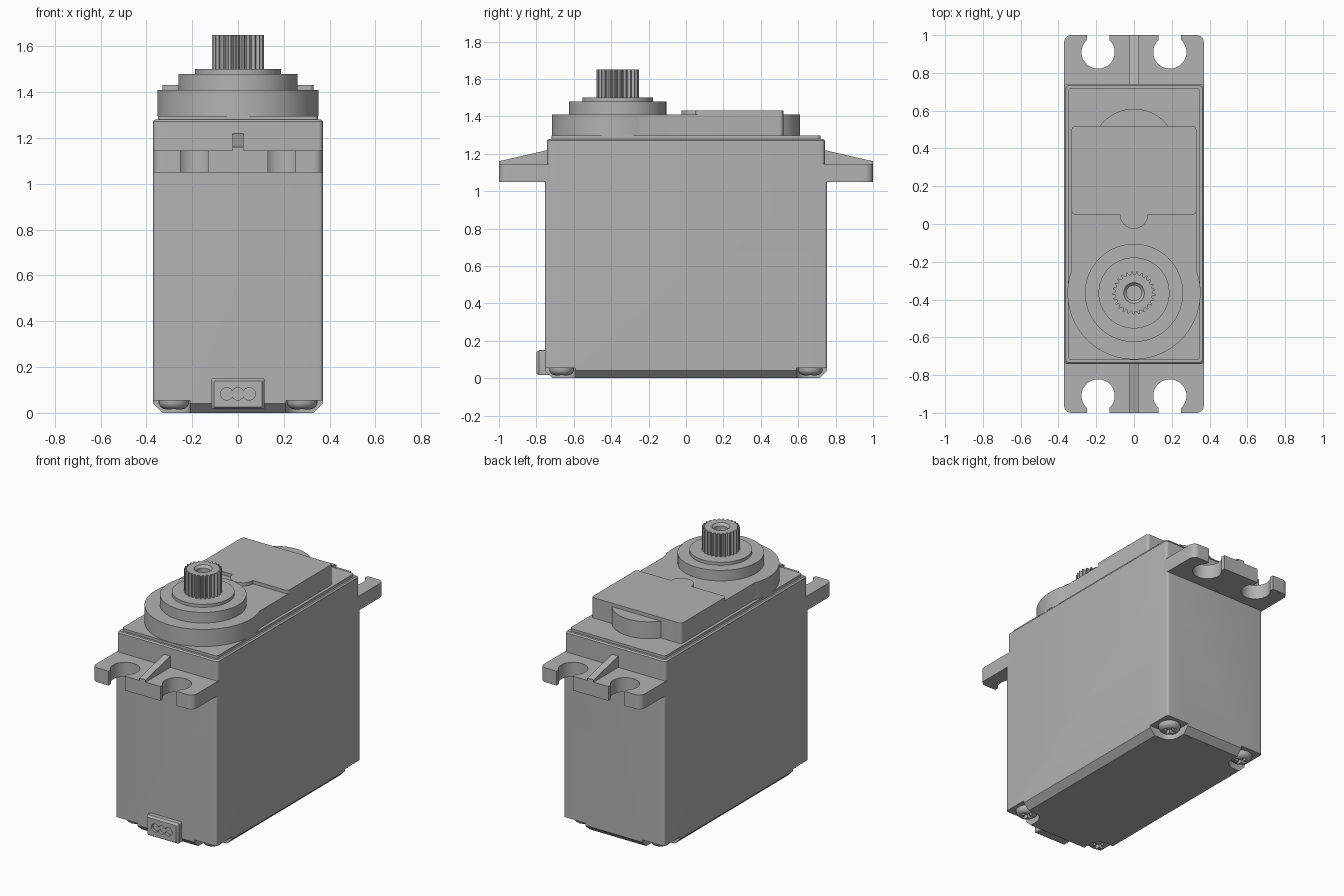
import bpy, bmesh
from math import sin, cos, pi, radians, sqrt, atan2
from mathutils import Vector

cube = bpy.data.objects.get("Cube")
if cube:
    bpy.data.objects.remove(cube, do_unlink=True)

grey = bpy.data.materials.new("grey plastic")
grey.use_nodes = True
grey.diffuse_color = (0.45, 0.45, 0.45, 1)
grey.node_tree.nodes["Principled BSDF"].inputs["Base Color"].default_value = grey.diffuse_color


def arc(cx, cy, r, a0, a1, n=48):
    return [(cx + r * cos(radians(a0 + (a1 - a0) * i / n)),
             cy + r * sin(radians(a0 + (a1 - a0) * i / n))) for i in range(n + 1)]


def circle(cx, cy, r, n=64):
    return arc(cx, cy, r, 0, 360, n)[:-1]


def rounded_rect(hx, hy, r, cx=0, cy=0):
    pts = []
    for sx, sy, a in ((1, 1, 0), (-1, 1, 90), (-1, -1, 180), (1, -1, 270)):
        pts += arc(cx + sx * (hx - r), cy + sy * (hy - r), r, a, a + 90, 6)
    return pts


def loft(name, rings):
    """Skin a stack of equal-length (outline, z) rings and cap both ends."""
    bm = bmesh.new()
    loops = [[bm.verts.new((x, y, z)) for x, y in pts] for pts, z in rings]
    n = len(loops[0])
    bm.faces.new(loops[0][::-1])
    bm.faces.new(loops[-1])
    for a, b in zip(loops, loops[1:]):
        for i in range(n):
            j = (i + 1) % n
            bm.faces.new((a[i], a[j], b[j], b[i]))
    bmesh.ops.recalc_face_normals(bm, faces=bm.faces[:])
    mesh = bpy.data.meshes.new(name)
    bm.to_mesh(mesh)
    bm.free()
    mesh.materials.append(grey)
    ob = bpy.data.objects.new(name, mesh)
    bpy.context.collection.objects.link(ob)
    return ob


def prism(name, pts, z0, z1):
    return loft(name, [(pts, z0), (pts, z1)])


def turned(name, cx, cy, profile, n=64):
    return loft(name, [(circle(cx, cy, r, n), z) for r, z in profile])


def rotate_to_front(ob, y, z):
    """Turn a part built along z so that it points out of the front."""
    ob.data.transform(ob.matrix_world.Rotation(pi / 2, 4, 'X'))
    ob.data.transform(ob.matrix_world.Translation(Vector((0, y, z))))


def cut(ob, cutters):
    for c in cutters:
        c.hide_render = True
        m = ob.modifiers.new("cut", 'BOOLEAN')
        m.operation, m.solver, m.object = 'DIFFERENCE', 'EXACT', c
    bpy.context.view_layer.update()
    done = bpy.data.meshes.new_from_object(ob.evaluated_get(bpy.context.evaluated_depsgraph_get()))
    ob.modifiers.clear()
    ob.data = done
    for c in cutters:
        bpy.data.objects.remove(c, do_unlink=True)


corners = [(sx, sy) for sx in (-1, 1) for sy in (-1, 1)]
SX, SY = 0.28, 0.665      # screw position
GY = -0.365               # output shaft position

# Case with chamfered base and screw pockets
case = loft("lower_case", [(rounded_rect(0.33, 0.715, 0.01), 0),
                           (rounded_rect(0.37, 0.755, 0.015), 0.04),
                           (rounded_rect(0.37, 0.755, 0.015), 1.05)])
cut(case, [prism("pocket_cutter", rounded_rect(0.12, 0.12, 0.07, sx * 0.33, sy * 0.71), -0.1, 0.055)
           for sx, sy in corners])
loft("upper_case", [(rounded_rect(0.37, 0.742, 0.02), 1.05),
                    (rounded_rect(0.37, 0.742, 0.02), 1.272),
                    (rounded_rect(0.362, 0.734, 0.02), 1.28)])
prism("top_step", rounded_rect(0.35, 0.72, 0.02), 1.28, 1.297)

# Base screws with cross recesses
for sx, sy in corners:
    x, y = sx * SX, sy * SY
    screw = turned("base_screw", x, y, [(0.035, 0.015), (0.05, 0.02), (0.061, 0.03),
                                        (0.066, 0.042), (0.066, 0.06)], 32)
    cut(screw, [prism("slot_cutter", rounded_rect(a, b, 0.004, x, y), 0, 0.04)
                for a, b in ((0.04, 0.01), (0.01, 0.04))])

# Mounting ears with open screw holes, and stiffening ribs
R = 0.088
slot = atan2(sqrt(R * R - 0.06 ** 2), 0.06) * 180 / pi
half = [(0.13, 1.0)] + arc(0.19, 0.91, R, 180 - slot, 360 + slot, 32) + [(0.25, 1.0)]
half += arc(0.33, 0.96, 0.04, 90, 0, 8) + [(0.37, 0.72)]
outline = half + [(-x, y) for x, y in reversed(half)]
for s, side in ((-1, "front"), (1, "back")):
    prism(side + "_ear", [(x, s * y) for x, y in outline], 1.05, 1.145)
    rib = prism(side + "_rib", [(-0.023, s * 0.73), (0.023, s * 0.73),
                                (0.023, s * 1.0), (-0.023, s * 1.0)], 1.12, 1.16)
    for v in rib.data.vertices:
        if v.co.z > 1.15 and abs(v.co.y) < 0.9:
            v.co.z = 1.222

# Gear cover: round nose blending into a straight tail
NR = 0.352
tangent = atan2(sqrt(NR * NR - 0.33 ** 2), 0.33) * 180 / pi
cover = arc(0, GY, NR, 180 - tangent, 360 + tangent, 64)
cover += arc(0.31, 0.50, 0.02, 0, 90, 6) + arc(-0.31, 0.50, 0.02, 90, 180, 6)
prism("gear_cover", cover, 1.297, 1.41)
prism("rear_bulge", circle(0, 0.385, 0.225), 1.297, 1.409)

# Raised plate with a rounded tab
plate = arc(-0.31, 0.07, 0.02, 180, 270, 6) + arc(0, 0.05, 0.075, 180, 360, 24)
plate += arc(0.31, 0.07, 0.02, 270, 360, 6)
plate += arc(0.31, 0.50, 0.02, 0, 90, 6) + arc(-0.31, 0.50, 0.02, 90, 180, 6)
prism("raised_plate", plate, 1.405, 1.432)

# Stepped collars and toothed output shaft
turned("large_collar", 0, GY, [(0.26, 1.40), (0.26, 1.48)])
turned("small_collar", 0, GY, [(0.188, 1.475), (0.188, 1.50)])
TEETH = 25
teeth = []
for i in range(TEETH):
    for f, r in ((0, 0.098), (0.3, 0.098), (0.55, 0.114), (0.75, 0.114)):
        a = 2 * pi * (i + f) / TEETH
        teeth.append((r * cos(a), GY + r * sin(a)))
shaft = prism("output_shaft", teeth, 1.49, 1.65)
cut(shaft, [turned("bore_cutter", 0, GY, [(0.04, 1.51), (0.04, 1.635), (0.065, 1.66)], 32)])

# Cable outlet with three sockets
outlet = loft("cable_outlet", [(rounded_rect(0.116, 0.067, 0.006), -0.03),
                               (rounded_rect(0.116, 0.067, 0.006), 0.03),
                               (rounded_rect(0.105, 0.057, 0.006), 0.045)])
rotate_to_front(outlet, -0.755, 0.083)
sockets = []
for x in (-0.049, 0, 0.049):
    c = turned("socket_cutter", x, 0, [(0.027, 0.025), (0.027, 0.06)], 24)
    rotate_to_front(c, -0.755, 0.083)
    sockets.append(c)
cut(outlet, sockets)

# Smooth curved walls, keep hard edges
bpy.ops.object.select_all(action='DESELECT')
for ob in bpy.context.scene.objects:
    if ob.type == 'MESH':
        ob.select_set(True)
        bpy.context.view_layer.objects.active = ob
bpy.ops.object.shade_smooth_by_angle(angle=radians(30))
